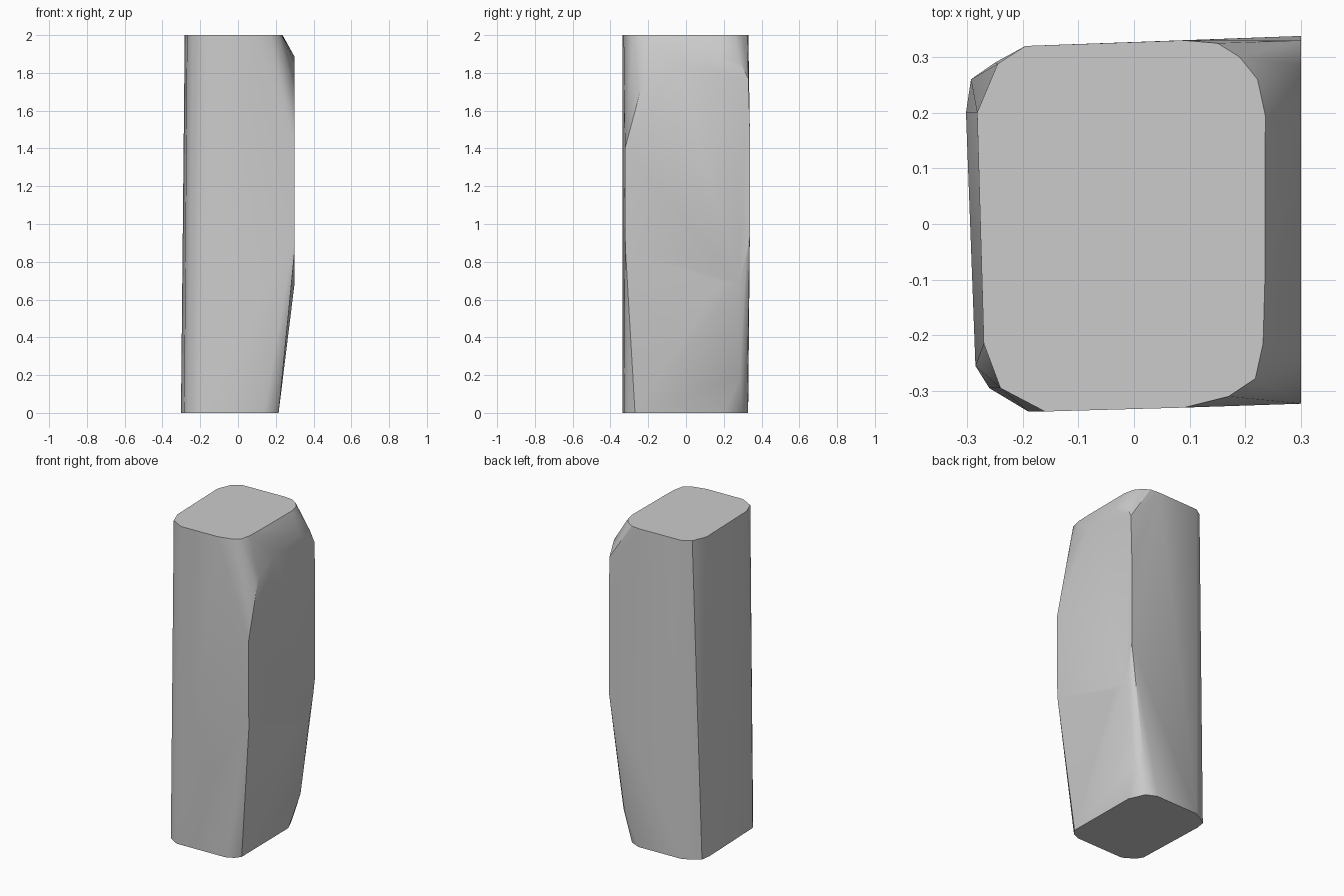
import bpy, bmesh
from math import radians

if "Cube" in bpy.data.objects:
    bpy.data.objects.remove(bpy.data.objects["Cube"])

# Top outline (z = 2)
top = [(-.195, .32), (.09, .33), (.15, .325), (.19, .30), (.222, .26), (.236, .195),
       (.235, -.11), (.232, -.215), (.218, -.278), (.17, -.31), (.09, -.33),
       (-.16, -.337), (-.24, -.295), (-.27, -.215), (-.282, .2), (-.245, .288)]

# Base outline (z = 0)
base = [(-.195, .32), (.10, .329), (.165, .30), (.21, .20), (.215, -.27), (.19, -.305),
        (.14, -.328), (-.19, -.337), (-.26, -.295), (-.285, -.255), (-.302, .2),
        (-.293, .26), (-.25, .29)]

# Flat right-hand facet outline in (y, z) at x = 0.3
facet = [(-.22, 1.77), (-.05, 1.85), (.05, 1.87), (.18, 1.885), (.285, 1.86), (.33, 1.77),
         (.338, 1.5), (.338, .93), (.32, .83), (.28, .69), (.18, .69), (-.32, .86),
         (-.323, .95), (-.323, 1.4), (-.245, 1.69)]

points = [(x, y, 2) for x, y in top] + [(x, y, 0) for x, y in base]
points += [(.3, y, z) for y, z in facet]
# Knee on the lower back right corner
points += [(.235, .285, .19), (.20, .325, .2)]

# Faceted convex block spanning the three outlines
bm = bmesh.new()
for p in points:
    bm.verts.new(p)
hull = bmesh.ops.convex_hull(bm, input=bm.verts)
bmesh.ops.delete(bm, geom=[v for v in bm.verts if not v.link_faces], context='VERTS')
bmesh.ops.dissolve_limit(bm, angle_limit=radians(.5), verts=bm.verts, edges=bm.edges)
bmesh.ops.recalc_face_normals(bm, faces=bm.faces)
mesh = bpy.data.meshes.new("stone_block")
bm.to_mesh(mesh)
bm.free()
block = bpy.data.objects.new("stone_block", mesh)
bpy.context.collection.objects.link(block)
bpy.context.view_layer.objects.active = block
block.select_set(True)
bpy.ops.object.shade_smooth_by_angle(angle=radians(30))
